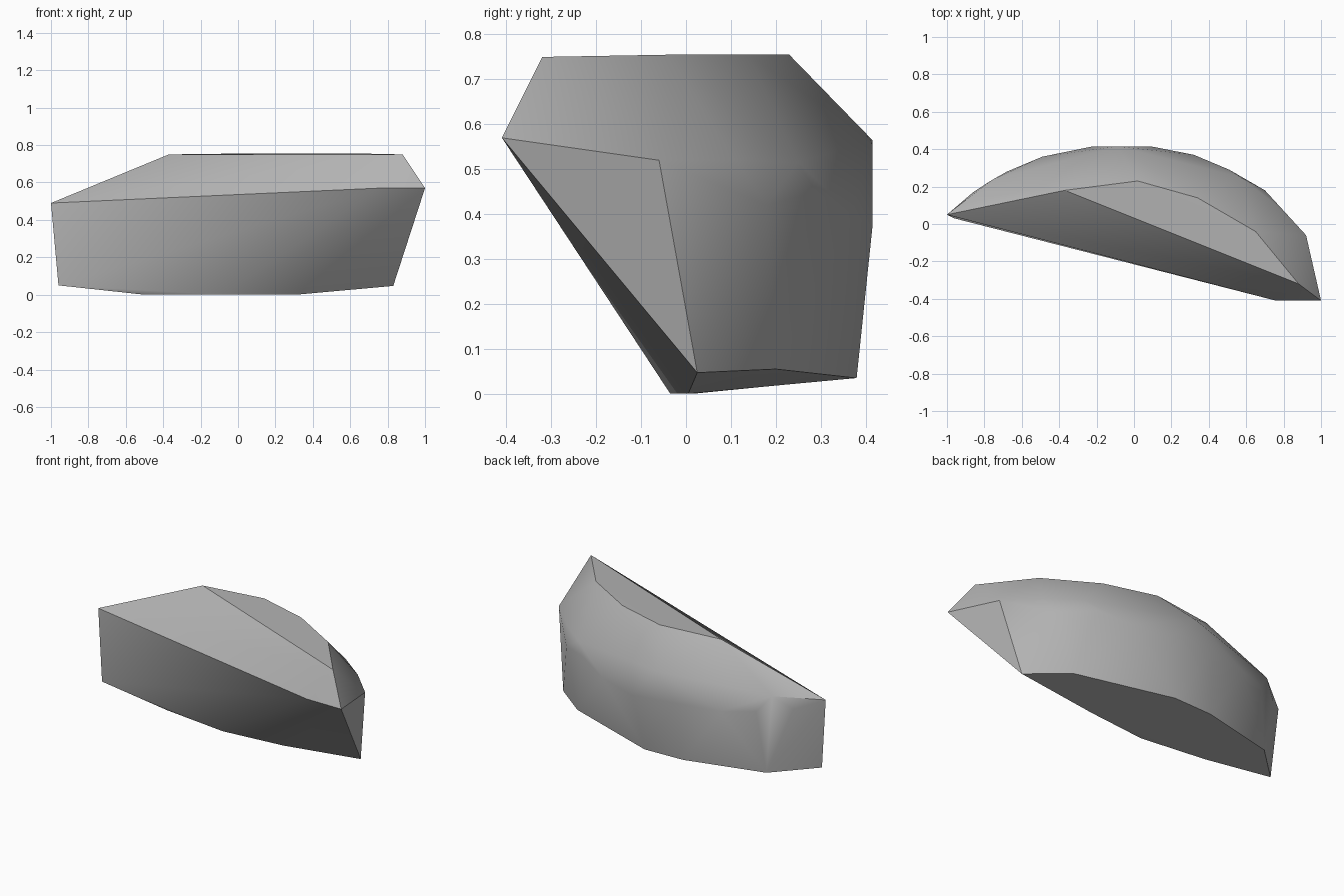
import bpy
import bmesh
import math

cube = bpy.data.objects.get("Cube")
if cube:
    bpy.data.objects.remove(cube, do_unlink=True)

# Flat stone colour
stone = bpy.data.materials.new("grey_stone")
stone.use_nodes = True
colour = (0.45, 0.45, 0.45, 1)
stone.diffuse_color = colour
stone.node_tree.nodes["Principled BSDF"].inputs["Base Color"].default_value = colour

# Corner rings of the boulder, from top to bottom
top_plateau = [(-.37, .18, .75), (.02, .23, .755), (.34, .14, .755),
               (.65, -.04, .755), (.88, -.32, .75)]
upper_rim = [(-1, .05, .49), (-.76, .235, .52), (-.09, .415, .565),
             (.57, .25, .515), (.75, .11, .52), (.92, -.06, .52),
             (1, -.41, .57), (.76, -.41, .57)]
back_bulge = [(-.86, .17, .44), (-.68, .28, .42), (-.49, .36, .4),
              (-.22, .415, .4), (.09, .415, .37), (.32, .37, .4),
              (.51, .29, .45), (.7, .18, .42)]
base = [(-.96, .03, .05), (-.5, .015, 0), (-.08, -.035, 0), (.31, .005, 0),
        (.83, .025, .047), (.61, .2, .055), (.02, .38, .035),
        (-.24, .37, .035), (-.73, .25, .04)]

# Faceted boulder wrapped around the rings
bm = bmesh.new()
for ring in (top_plateau, upper_rim, back_bulge, base):
    for corner in ring:
        bm.verts.new(corner)
hull = bmesh.ops.convex_hull(bm, input=bm.verts[:])
loose = {v for v in hull["geom_interior"] + hull["geom_unused"]
         if isinstance(v, bmesh.types.BMVert)}
bmesh.ops.delete(bm, geom=list(loose), context="VERTS")
bmesh.ops.dissolve_limit(bm, angle_limit=math.radians(1.5),
                         verts=bm.verts[:], edges=bm.edges[:])
bmesh.ops.recalc_face_normals(bm, faces=bm.faces[:])
mesh = bpy.data.meshes.new("boulder")
bm.to_mesh(mesh)
bm.free()
mesh.materials.append(stone)
boulder = bpy.data.objects.new("boulder", mesh)
bpy.context.collection.objects.link(boulder)

# Soft shading with the strong ridges kept sharp
bpy.ops.object.select_all(action="DESELECT")
boulder.select_set(True)
bpy.context.view_layer.objects.active = boulder
bpy.ops.object.shade_smooth_by_angle(angle=math.radians(30))
